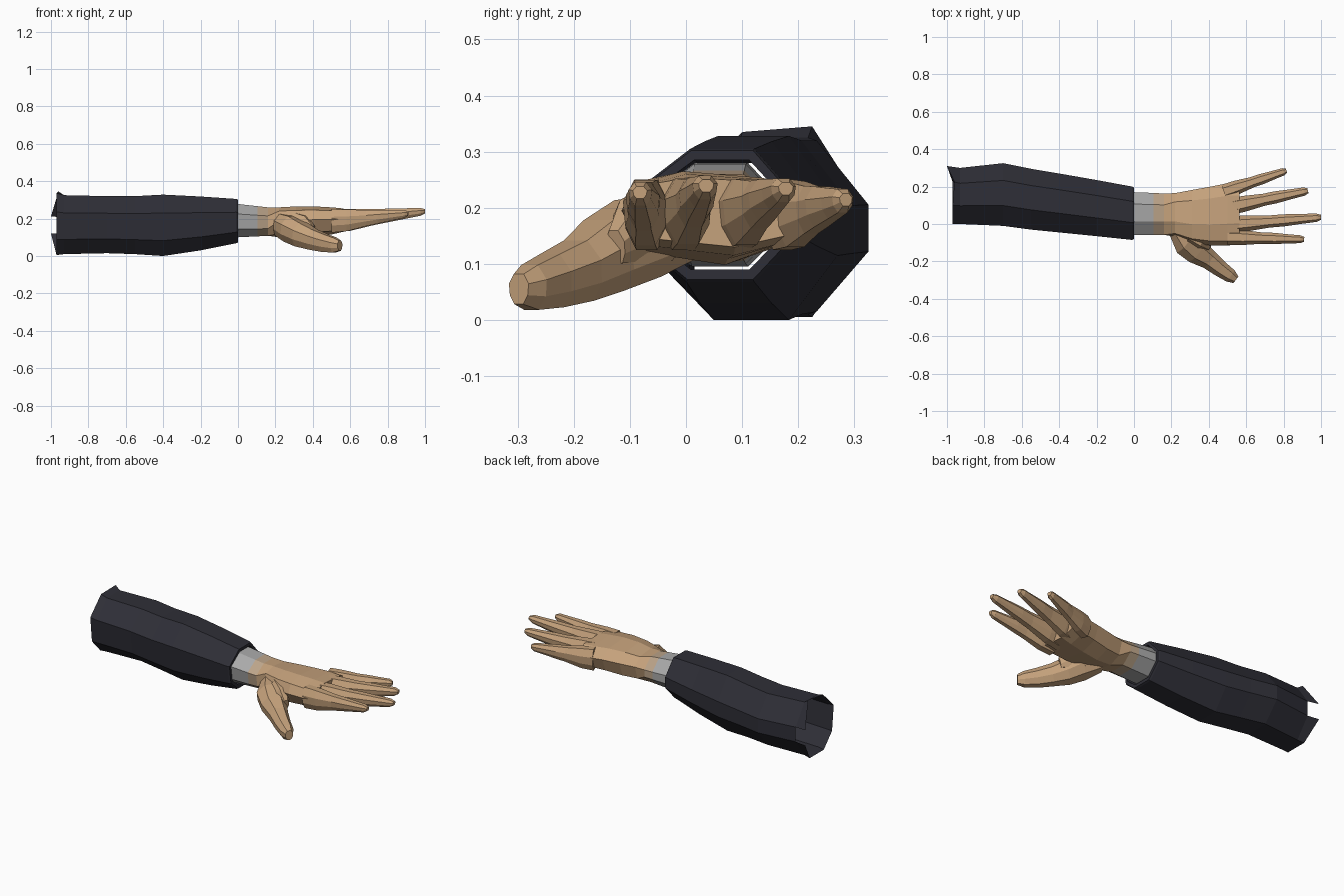
import bpy, bmesh
from mathutils import Vector

old = bpy.data.objects.get("Cube")
if old:
    bpy.data.objects.remove(old, do_unlink=True)


def material(name, rgb):
    m = bpy.data.materials.new(name)
    m.use_nodes = True
    m.diffuse_color = (*rgb, 1)
    bsdf = next(n for n in m.node_tree.nodes if n.type == 'BSDF_PRINCIPLED')
    bsdf.inputs["Base Color"].default_value = (*rgb, 1)
    bsdf.inputs["Roughness"].default_value = 0.8
    return m


CLOTH = material("dark cloth", (0.028, 0.028, 0.038))
SHIRT = material("grey shirt", (0.40, 0.40, 0.40))
WRIST = material("greyish skin", (0.50, 0.37, 0.25))
SKIN = material("tan skin", (0.56, 0.36, 0.20))

# Eight-sided cross-sections, in half widths and half heights
SLEEVE = [(1, .25), (.45, 1), (-.35, 1), (-1, .4), (-.9, -.5), (-.4, -1), (.45, -1), (1, -.3)]
HAND = [(1, .3), (.6, .85), (-.3, 1), (-.85, .75), (-1, .1), (-.75, -.75), (.2, -1), (.8, -.65)]
DIGIT = [(1, .35), (.5, 1), (-.5, 1), (-1, .35), (-.9, -.4), (-.45, -1), (.45, -1), (.9, -.4)]


def box_ring(shape, x, y0, y1, z0, z1):
    """Ring across the arm, fitted to a y and z range."""
    return [Vector((x, (y0 + y1) / 2 + a * (y1 - y0) / 2,
                    (z0 + z1) / 2 + b * (z1 - z0) / 2)) for a, b in shape]


def digit_ring(centre, heading, half_w, half_h):
    """Ring facing along a heading, for fingers and thumb."""
    h = Vector(heading).normalized()
    side = Vector((-h.y, h.x, 0)).normalized()
    up = h.cross(side)
    return [Vector(centre) + side * a * half_w + up * b * half_h for a, b in DIGIT]


def loft(name, rings, mat, cap_start=False, cap_end=False, skip=()):
    bm = bmesh.new()
    loops = [[bm.verts.new(p) for p in ring] for ring in rings]
    n = len(loops[0])
    for r, (lo, hi) in enumerate(zip(loops, loops[1:])):
        for i in range(n):
            if (r, i) not in skip:
                j = (i + 1) % n
                bm.faces.new((lo[i], hi[i], hi[j], lo[j]))
    if cap_start:
        bm.faces.new(loops[0])
    if cap_end:
        bm.faces.new(loops[-1][::-1])
    bmesh.ops.recalc_face_normals(bm, faces=bm.faces)
    # An open tube may be judged inside out, so check a wall against its axis
    f = max(bm.faces, key=lambda f: f.calc_area())
    mid = sum((v.co for v in bm.verts), Vector()) / len(bm.verts)
    out = f.calc_center_median() - mid
    if f.normal.y * out.y + f.normal.z * out.z < 0:
        bmesh.ops.reverse_faces(bm, faces=bm.faces)
    mesh = bpy.data.meshes.new(name)
    bm.to_mesh(mesh)
    bm.free()
    mesh.materials.append(mat)
    obj = bpy.data.objects.new(name, mesh)
    bpy.context.collection.objects.link(obj)
    return obj


# Sleeve: open tube with ragged upper end and a turned-in cuff
sleeve = [box_ring(SLEEVE, *r) for r in [
    (-.97, 0, .31, .005, .335),
    (-.93, 0, .30, .01, .325),
    (-.70, -.01, .325, .015, .32),
    (-.55, -.03, .295, .01, .32),
    (-.40, -.045, .27, .0, .328),
    (-.20, -.065, .235, .03, .318),
    (-.01, -.085, .20, .068, .305),
    (0, -.08, .195, .072, .302),
    (0, -.065, .18, .09, .285),
    (-.15, -.06, .19, .08, .28)]]
for i in (0, 7):                       # torn flaps at the back
    sleeve[0][i].x = -1
sleeve[0][1] += Vector((.01, 0, .01))
loft("sleeve", sleeve, CLOTH, skip={(0, 7)})

# Shirt cuff and the band of wrist below it
loft("shirt_cuff", [box_ring(SLEEVE, *r) for r in [
    (-.12, -.06, .175, .095, .28),
    (.0, -.06, .17, .10, .278),
    (.105, -.06, .166, .105, .266)]], SHIRT)
loft("wrist", [box_ring(SLEEVE, *r) for r in [
    (.105, -.06, .166, .105, .266),
    (.16, -.058, .163, .108, .26)]], WRIST)

# Palm
loft("palm", [
    box_ring(SLEEVE, .16, -.058, .163, .108, .26),
    box_ring(HAND, .22, -.068, .165, .10, .26),
    box_ring(HAND, .31, -.10, .182, .098, .265),
    box_ring(HAND, .41, -.115, .20, .108, .265),
    box_ring(HAND, .50, -.115, .218, .115, .26),
    box_ring(HAND, .565, -.108, .218, .13, .254)], SKIN, cap_end=True)

# Fingers: base, tip, base half width and drop of the tip
FINGERS = {
    "index_finger": ((.50, -.07), (.91, -.082), .042, .012),
    "middle_finger": ((.50, -.005), (1.0, .036), .045, 0),
    "ring_finger": ((.50, .09), (.93, .178), .045, .005),
    "little_finger": ((.48, .172), (.815, .285), .04, .025)}
# Fraction along the finger, width factor, underside and top heights
JOINTS = [(0, 1, .125, .25), (.2, .95, .135, .252), (.45, .72, .165, .25),
          (.6, .72, .18, .253), (.8, .58, .20, .255), (.95, .5, .215, .257),
          (1, .3, .228, .25)]
for name, (base, tip, width, drop) in FINGERS.items():
    b, t = Vector((*base, 0)), Vector((*tip, 0))
    rings = []
    for f, w, lo, hi in JOINTS:
        c = b.lerp(t, f)
        c.z = (lo + hi) / 2 - drop * f
        rings.append(digit_ring(c, t - b, width * w, (hi - lo) / 2))
    loft(name, rings, SKIN, cap_start=True, cap_end=True)

# Thumb, dropping forward from the heel of the palm
loft("thumb", [digit_ring(*r) for r in [
    ((.22, -.01, .168), (1, -.6, -.2), .06, .06),
    ((.28, -.085, .145), (1, -.8, -.3), .085, .07),
    ((.335, -.145, .115), (1, -.85, -.35), .07, .065),
    ((.40, -.19, .088), (1, -.75, -.25), .052, .055),
    ((.46, -.238, .07), (1, -.75, -.2), .044, .048),
    ((.515, -.277, .058), (1, -.75, -.1), .037, .04),
    ((.545, -.298, .055), (1, -.75, 0), .022, .027)]],
    SKIN, cap_start=True, cap_end=True)

# Web of skin between thumb and index finger
loft("thumb_web", [digit_ring(*r) for r in [
    ((.30, -.05, .17), (1, -.35, 0), .06, .065),
    ((.355, -.095, .16), (1, -.5, -.2), .04, .055),
    ((.40, -.125, .13), (1, -.7, -.3), .02, .03)]],
    SKIN, cap_start=True, cap_end=True)
